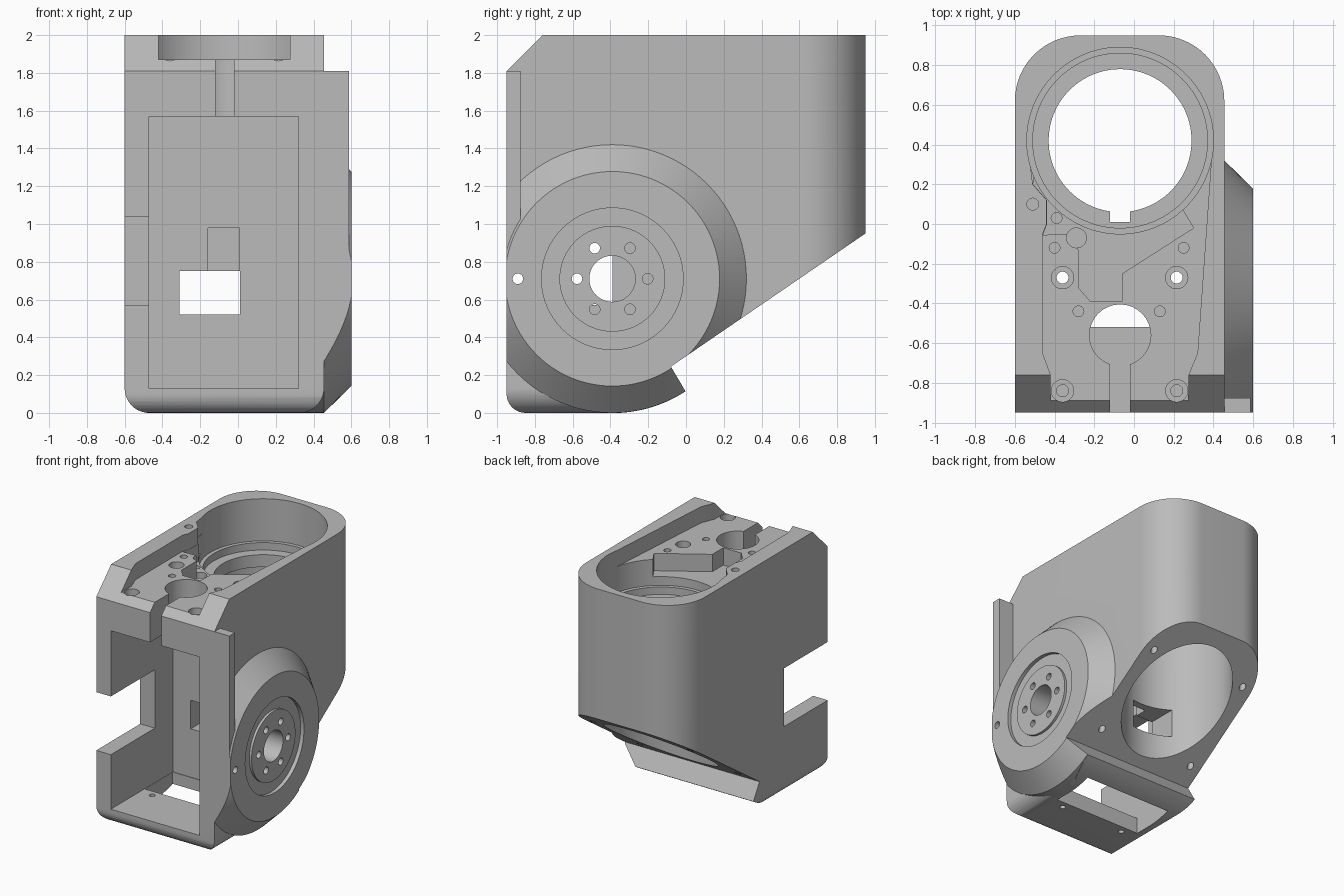
import bpy, bmesh, math
from mathutils import Vector

old = bpy.data.objects.get("Cube")
if old:
    bpy.data.objects.remove(old, do_unlink=True)

grey = bpy.data.materials.new("plain grey")
grey.use_nodes = True
grey.diffuse_color = (0.5, 0.5, 0.5, 1)
grey.node_tree.nodes["Principled BSDF"].inputs["Base Color"].default_value = (0.5, 0.5, 0.5, 1)

PLACE = {"x": lambda a, b, h: (h, a, b),
         "y": lambda a, b, h: (a, h, b),
         "z": lambda a, b, h: (a, b, h)}


def prism(name, points, axis, lo, hi):
    """Extrude a 2D outline along an axis."""
    bm = bmesh.new()
    face = bm.faces.new([bm.verts.new(PLACE[axis](a, b, lo)) for a, b in points])
    top = bmesh.ops.extrude_face_region(bm, geom=[face])["geom"]
    shift = Vector(PLACE[axis](0, 0, hi - lo))
    bmesh.ops.translate(bm, vec=shift, verts=[v for v in top if isinstance(v, bmesh.types.BMVert)])
    bmesh.ops.recalc_face_normals(bm, faces=bm.faces)
    mesh = bpy.data.meshes.new(name)
    bm.to_mesh(mesh)
    bm.free()
    mesh.materials.append(grey)
    ob = bpy.data.objects.new(name, mesh)
    bpy.context.collection.objects.link(ob)
    return ob


def arc(a, b, r, start, end, n=16):
    angles = [math.radians(start + (end - start) * i / n) for i in range(n + 1)]
    return [(a + r * math.cos(t), b + r * math.sin(t)) for t in angles]


def cylinder(name, a, b, r, axis, lo, hi, n=32):
    return prism(name, arc(a, b, r, 0, 360, n)[:-1], axis, lo, hi)


def box(name, x, y, z):
    return prism(name, [(x[0], y[0]), (x[1], y[0]), (x[1], y[1]), (x[0], y[1])], "z", *z)


def combine(target, tool, operation="DIFFERENCE"):
    """Apply one boolean and discard the tool."""
    mod = target.modifiers.new("join", "BOOLEAN")
    mod.operation, mod.solver, mod.object = operation, "EXACT", tool
    bpy.context.view_layer.update()
    graph = bpy.context.evaluated_depsgraph_get()
    mesh = bpy.data.meshes.new_from_object(target.evaluated_get(graph))
    target.modifiers.clear()
    target.data = mesh
    bpy.data.objects.remove(tool, do_unlink=True)


# Main housing: rounded plan limited by a rounded front outline
plan = [(-0.6, -1), (0.455, -1)] + arc(0.125, 0.62, 0.33, 0, 90) + arc(-0.27, 0.62, 0.33, 90, 180)
housing = prism("motor_housing", plan, "z", -0.1, 2)
front = [(-0.7, 2.1), (-0.7, 0.13)][:1] + [(-0.6, 2.1)] + arc(-0.47, 0.13, 0.13, 180, 270) \
    + arc(0.325, 0.13, 0.13, 270, 360) + [(0.455, 2.1)]
combine(housing, prism("front_outline", front[1:], "y", -2, 2), "INTERSECT")

# Conical side hub
hub = cylinder("side_hub", -0.39, 0.71, 0.71, "x", 0.34, 0.455, 96)
bm = bmesh.new()
bm.from_mesh(hub.data)
cap = max(bm.faces, key=lambda f: f.calc_center_median().x)
rim = bmesh.ops.extrude_face_region(bm, geom=[cap])["geom"]
bmesh.ops.delete(bm, geom=[cap], context="FACES_ONLY") if cap.is_valid else None
for v in [g for g in rim if isinstance(g, bmesh.types.BMVert)]:
    v.co = (0.6, -0.39 + (v.co.y + 0.39) * 0.8, 0.71 + (v.co.z - 0.71) * 0.8)
bmesh.ops.recalc_face_normals(bm, faces=bm.faces)
bm.to_mesh(hub.data)
bm.free()
combine(housing, hub, "UNION")

# Front side flange
combine(housing, box("side_flange", (0.4, 0.588), (-1, -0.877), (0.7, 1.81)), "UNION")

# Side silhouette: chamfered top, sloping rear underside and lower step
side = [(-0.76, 2.0), (-0.95, 1.81)] + arc(-0.85, 0.1, 0.1, 180, 270, 8) \
    + arc(-0.39, 0.711, 0.712, 270, 303, 10) + [(-0.08, 0.245), (0.95, 0.95), (0.96, 2.0)]
side = [(y, z + 0.1 if z == 2.0 and y > 0 else z) for y, z in side]
side = side[:-1] + [(0.95, 2.0)]
combine(housing, prism("side_outline", side, "x", -2, 2), "INTERSECT")

# Front pocket, side window, floor opening and rear wall window
for name, x, y, z in [
        ("front_pocket", (-0.47, 0.32), (-1.1, -0.16), (0.13, 1.57)),
        ("side_window", (-0.8, -0.4), (-1.1, -0.39), (0.57, 1.04)),
        ("floor_opening", (-0.468, 0.318), (-0.52, -0.165), (-0.2, 0.3)),
        ("wall_window", (-0.31, 0.01), (-0.3, 0.2), (0.52, 0.75)),
        ("wall_recess", (-0.16, 0.009), (-0.3, -0.06), (0.7, 0.98)),
        ("front_slot", (-0.12, -0.02), (-1.1, -0.6), (1.4, 2.1))]:
    combine(housing, box(name, x, y, z))

# Top tray and its deeper section
tray = [(-0.42, -1.1), (0.275, -1.1), (0.275, -0.76), (0.32, -0.65), (0.395, 0.4), (-0.535, 0.4),
        (-0.51, 0.2), (-0.44, 0.12), (-0.44, 0), (-0.46, -0.05), (-0.46, -0.65), (-0.42, -0.76)]
combine(housing, prism("top_tray", tray, "z", 1.87, 2.2))
deep = [(-0.458, -0.055), (-0.33, -0.05), (-0.28, -0.13), (-0.28, -0.32), (-0.22, -0.39),
        (-0.06, -0.39), (-0.06, -0.25), (0.3, -0.02), (0.24, 0.08), (0.3, 0.3),
        (-0.5, 0.3), (-0.508, 0.2), (-0.438, 0.12), (-0.438, 0)]
combine(housing, prism("deep_tray", deep, "z", 1.73, 2.15))

# Stepped motor bore with a key notch
for r, lo, hi in [(0.47, 1.66, 2.3), (0.44, 1.6, 2.2), (0.36, 1.3, 2.1), (0.42, -0.5, 1.5)]:
    combine(housing, cylinder("motor_bore", -0.07, 0.42, r, "z", lo, hi, 96))
combine(housing, box("key_notch", (-0.12, -0.02), (0.01, 0.2), (1.4, 1.7)))

# Top plate holes: x, y, radius, bottom
for x, y, r, lo in [(-0.07, -0.56, 0.155, 1.4), (-0.29, -0.07, 0.05, 1.6), (-0.51, 0.1, 0.03, 1.8),
                    (-0.39, 0.03, 0.027, 1.6), (-0.4, -0.12, 0.027, 1.7), (0.25, -0.12, 0.027, 1.7),
                    (-0.28, -0.44, 0.027, 1.7), (0.13, -0.44, 0.027, 1.7)]:
    combine(housing, cylinder("plate_hole", x, y, r, "z", lo, 2.1))
for x in (-0.36, 0.215):
    combine(housing, cylinder("screw_hole", x, -0.27, 0.03, "z", 1.4, 2.1))
    for y in (-0.27, -0.84):
        combine(housing, cylinder("counterbore", x, y, 0.056, "z", 1.81, 2.1))
    combine(housing, cylinder("front_screw_hole", x, -0.84, 0.03, "z", 1.65, 2.1))
    combine(housing, cylinder("floor_hole", x, -0.58, 0.022, "z", -0.1, 0.2))

# Mounting holes in the sloping underside
for x in (-0.505, 0.365):
    for y in (0.06, 0.67):
        combine(housing, cylinder("mount_hole", x, y, 0.025, "z", 0, 0.44 + 0.684 * y))

# Hub ring groove, centre bore and bolt circle
groove = cylinder("ring_groove", -0.39, 0.71, 0.375, "x", 0.57, 0.7, 64)
combine(groove, cylinder("hub_disc", -0.39, 0.71, 0.28, "x", 0.5, 0.59, 64))
combine(housing, groove)
combine(housing, cylinder("hub_bore", -0.39, 0.71, 0.122, "x", 0.2, 0.7, 48))
for y, z in arc(-0.39, 0.71, 0.187, 0, 300, 5) + [(-0.89, 0.71)]:
    combine(housing, cylinder("bolt_hole", y, z, 0.028, "x", 0.2, 0.7, 24))

# Single colour and smooth rounded walls with sharp edges
housing.data.materials.clear()
housing.data.materials.append(grey)
for poly in housing.data.polygons:
    poly.material_index = 0
bpy.ops.object.select_all(action="DESELECT")
housing.select_set(True)
bpy.context.view_layer.objects.active = housing
bpy.ops.object.shade_smooth_by_angle(angle=math.radians(25))
